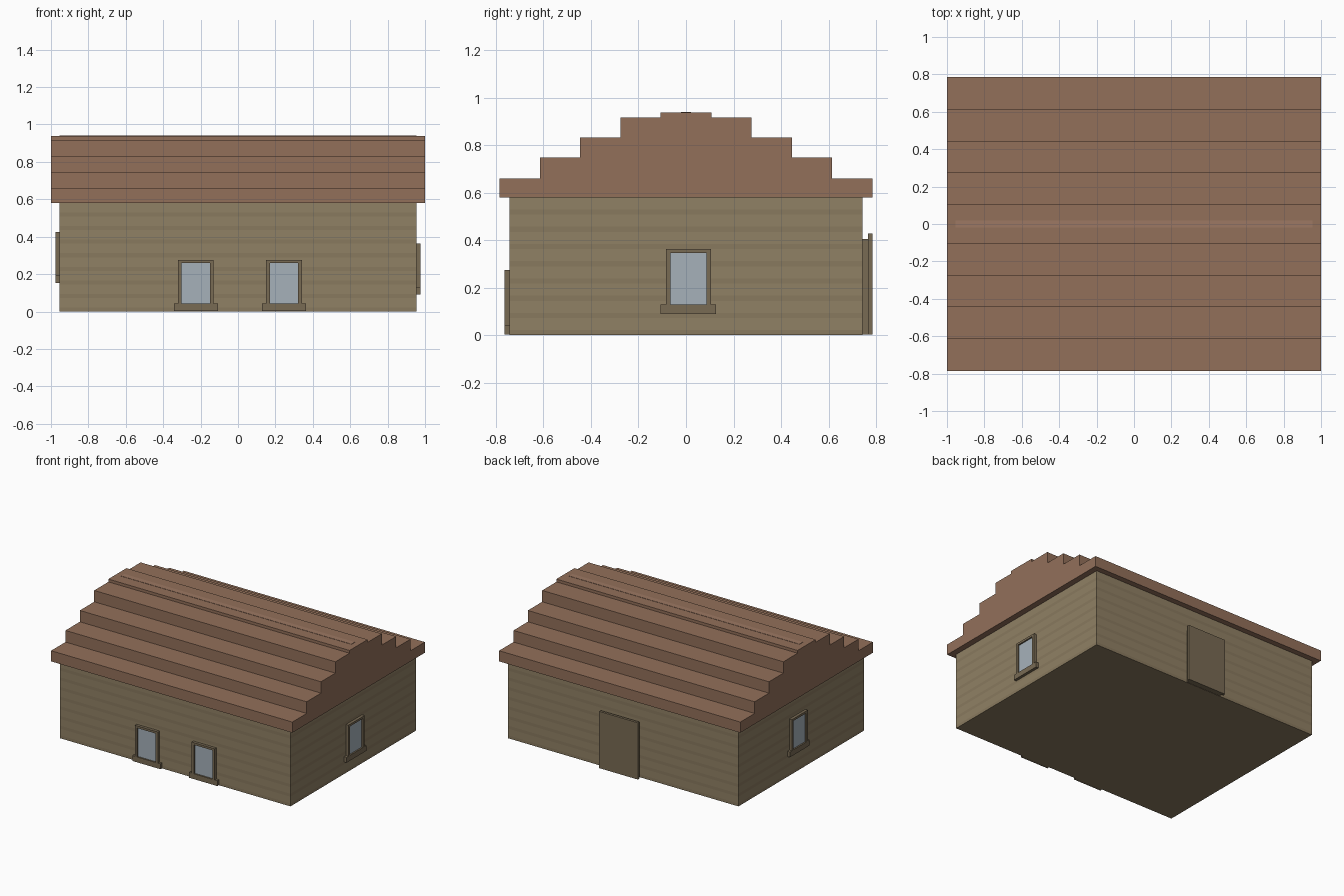
import bpy, bmesh, math

if "Cube" in bpy.data.objects:
    bpy.data.objects.remove(bpy.data.objects["Cube"])


def material(name, rgb):
    m = bpy.data.materials.new(name)
    m.diffuse_color = (*rgb, 1)
    m.use_nodes = True
    m.node_tree.nodes["Principled BSDF"].inputs["Base Color"].default_value = m.diffuse_color
    return m


ROOF = material("roof_brown", (0.29, 0.162, 0.102))
RIDGE = material("ridge_light", (0.34, 0.19, 0.125))
WALL = material("wall_tan", (0.28, 0.218, 0.128))
SEAM = material("wall_seam", (0.25, 0.192, 0.112))
TRIM = material("trim_brown", (0.19, 0.145, 0.088))
GLASS = material("glass_grey", (0.38, 0.44, 0.49))


def finish(name, bm, mats):
    bmesh.ops.recalc_face_normals(bm, faces=bm.faces[:])
    me = bpy.data.meshes.new(name)
    bm.to_mesh(me)
    bm.free()
    for m in mats:
        me.materials.append(m)
    ob = bpy.data.objects.new(name, me)
    bpy.context.collection.objects.link(ob)
    return ob


def boxes(name, specs, mat):
    """One object from boxes given as (x0, x1, y0, y1, z0, z1)."""
    bm = bmesh.new()
    for x0, x1, y0, y1, z0, z1 in specs:
        for v in bmesh.ops.create_cube(bm, size=1)["verts"]:
            v.co = (x1 if v.co.x > 0 else x0,
                    y1 if v.co.y > 0 else y0,
                    z1 if v.co.z > 0 else z0)
    return finish(name, bm, [mat])


WX, WY, WH = 0.955, 0.743, 0.58

# walls: stacked rings, each course a wide board and a narrow darker seam
COURSES = 8
levels = [0.0]
for i in range(COURSES):
    levels += [(i + 0.3) * WH / COURSES, (i + 1) * WH / COURSES]
bm = bmesh.new()
rings = [[bm.verts.new((sx * WX, sy * WY, z))
          for sx, sy in ((-1, -1), (1, -1), (1, 1), (-1, 1))] for z in levels]
for i in range(len(rings) - 1):
    for k in range(4):
        n = (k + 1) % 4
        f = bm.faces.new((rings[i][k], rings[i][n], rings[i + 1][n], rings[i + 1][k]))
        f.material_index = 1 - i % 2
bm.faces.new(rings[0]).material_index = 1
bm.faces.new(rings[-1])
finish("walls", bm, [WALL, SEAM])

# stepped roof: mirrored stair profile extruded along x
steps = [(0.785, 0.66), (0.615, 0.747), (0.445, 0.832), (0.275, 0.917), (0.107, 0.938)]
half, z = [], WH
for y, top in steps:
    half += [(y, z), (y, top)]
    z = top
profile = [(-y, z) for y, z in half] + half[::-1]
bm = bmesh.new()
base = bm.faces.new([bm.verts.new((-1, y, z)) for y, z in profile])
ext = bmesh.ops.extrude_face_region(bm, geom=[base])["geom"]
bmesh.ops.translate(bm, vec=(2, 0, 0),
                    verts=[g for g in ext if isinstance(g, bmesh.types.BMVert)])
finish("stepped_roof", bm, [ROOF])
boxes("ridge_strip", [(-WX, WX, -0.02, 0.02, 0.92, 0.94)], RIDGE)


# windows: built facing -y, then turned onto their wall
def window(name, loc, turn):
    frame = boxes(name + "_frame", [
        (-0.095, -0.076, -0.021, 0.005, 0.04, 0.257),
        (0.076, 0.095, -0.021, 0.005, 0.04, 0.257),
        (-0.095, 0.095, -0.021, 0.005, 0.257, 0.273),
        (-0.117, 0.117, -0.021, 0.005, 0.0, 0.04)], TRIM)
    glass = boxes(name + "_glass", [(-0.076, 0.076, -0.01, 0.005, 0.04, 0.257)], GLASS)
    for ob in (frame, glass):
        ob.location = loc
        ob.rotation_euler.z = math.radians(turn)


window("front_left_window", (-0.225, -WY, 0.002), 0)
window("front_right_window", (0.246, -WY, 0.002), 0)
window("right_window", (WX, 0.01, 0.09), 90)
window("left_window", (-WX, 0.046, 0.152), -90)

# back door: backing slab and a slightly larger front panel
boxes("door_backing", [(-0.135, 0.155, WY - 0.005, 0.766, 0.002, 0.405)], TRIM)
boxes("door_panel", [(-0.15, 0.17, 0.766, 0.785, 0.002, 0.427)], TRIM)
